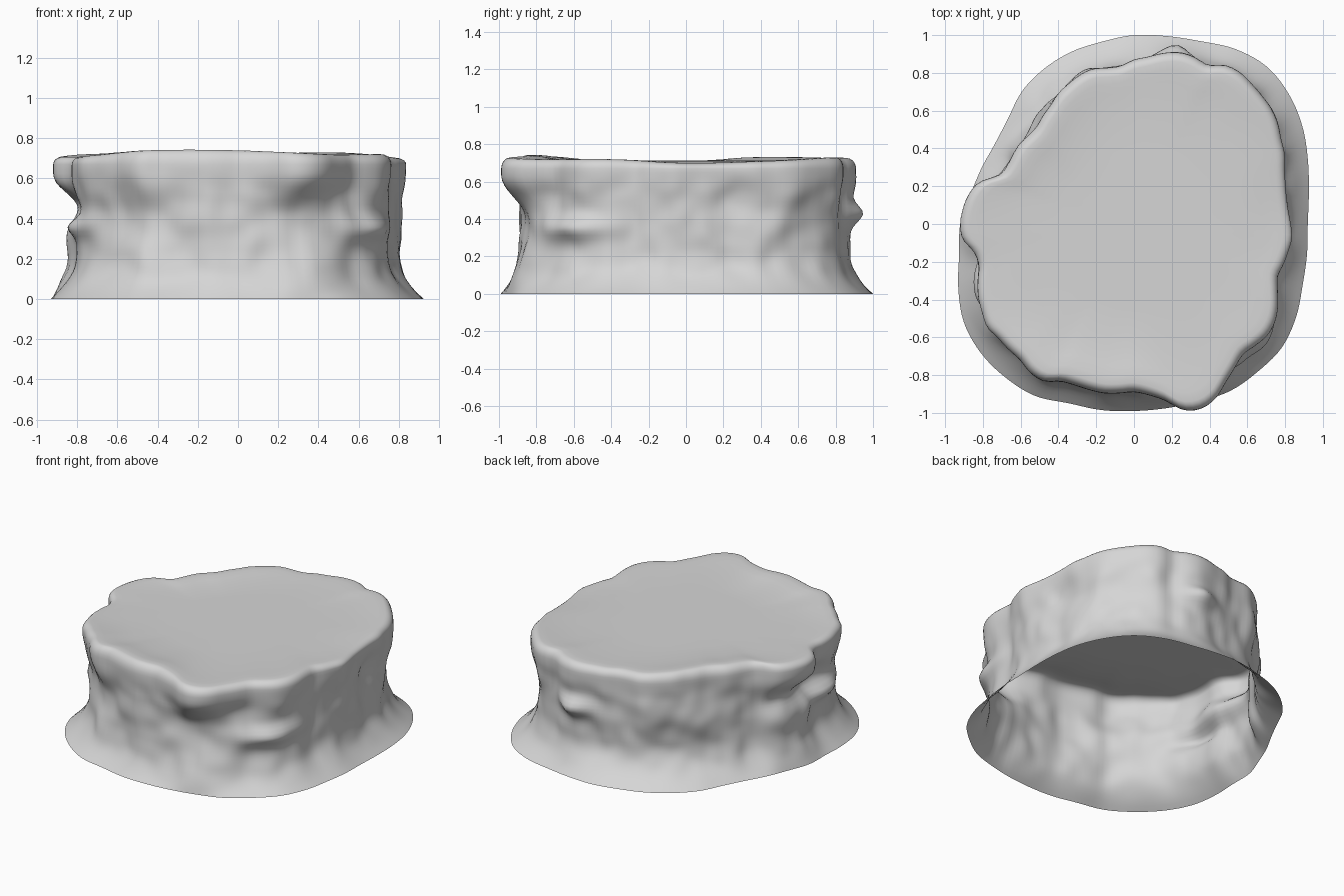
import bpy, bmesh, math
from mathutils import Vector, noise

SEGMENTS = 180
RIM_Z = 0.67       # where the wall starts to round over
PLATEAU_Z = 0.712
FILLET = 0.05

# Outline radii in hundredths, evenly spaced counter-clockwise from +x
TOP_OUTLINE = [83, 82, 82, 83, 85, 88, 90, 93, 95, 96, 97, 98,
               97, 93, 94, 94, 92, 89, 87, 84, 84, 85, 84, 82,
               80, 77, 75, 73, 73, 74, 74, 74, 76, 85, 89, 91,
               92, 91, 86, 85, 88, 91, 93, 95, 94, 94, 94, 96,
               96, 92, 91, 91, 91, 90, 89, 91, 95, 102, 104, 102,
               97, 93, 90, 91, 92, 91, 88, 84, 81, 82, 83, 84]
BASE_OUTLINE = [92, 94, 98, 103, 107, 109, 107, 103, 101, 100, 98, 97,
                95, 92, 87, 85, 86, 88, 92, 94, 99, 104, 106, 106,
                105, 101, 100, 99, 99, 100, 102, 102, 102, 99, 95, 93]
# Rim heights in hundredths, spaced the same way
RIM_HEIGHTS = [70, 71, 73, 72, 73, 73, 71, 71, 74, 74, 72, 72]

# Ledges and hollows: angle, height, depth, angular spread, vertical spread
BULGES = [
    (77, 0.43, 0.07, 7, 0.06),
    (112, 0.45, 0.05, 9, 0.14),
    (130, 0.40, 0.04, 8, 0.12),
    (201, 0.36, 0.06, 10, 0.05),
    (183, 0.46, -0.09, 20, 0.09),
    (185, 0.20, -0.03, 18, 0.12),
    (288, 0.36, -0.08, 11, 0.19),
    (318, 0.35, 0.06, 11, 0.06),
    (305, 0.54, -0.03, 8, 0.08),
    (240, 0.40, -0.03, 9, 0.12),
    (20, 0.50, -0.02, 9, 0.15),
]


def sample(values, degrees):
    """Smooth cyclic interpolation of evenly spaced values."""
    position = degrees * len(values) / 360
    i = math.floor(position)
    t = position - i
    a, b, c, d = (values[(i + k) % len(values)] / 100 for k in (-1, 0, 1, 2))
    return b + 0.5 * t * (c - a + t * (2*a - 5*b + 4*c - d + t * (3*(b - c) + d - a)))


def averaged(values, degrees):
    """Outline with its small bumps evened out."""
    offsets = range(-25, 30, 10)
    return sum(sample(values, degrees + o) for o in offsets) / len(offsets)


def smoothstep(low, high, value):
    t = max(0, min(1, (value - low) / (high - low)))
    return t * t * (3 - 2 * t)


def cliff_radius(degrees, z):
    """Flared foot, narrow waist and overhanging rim."""
    top = sample(TOP_OUTLINE, degrees)
    base = sample(BASE_OUTLINE, degrees)
    waist = min(0.4 * averaged(TOP_OUTLINE, degrees) + 0.6 * top, base) - 0.025
    flare = max(0, 1 - z / 0.24) ** 2.2
    rim = smoothstep(0.42, 0.64, z)
    radius = waist + (top - waist) * rim + (base - waist) * flare
    # Craggy relief and ledges fade out at the foot and the rim
    a = math.radians(degrees)
    point = Vector((math.cos(a), math.sin(a), z))
    relief = 0.018 * noise.noise(point * 4) + 0.012 * noise.noise(point * 8)
    relief += 0.012 * noise.noise(Vector((point.x * 6, point.y * 6, z * 2)))
    for angle, height, depth, spread, rise in BULGES:
        turn = (degrees - angle + 180) % 360 - 180
        relief += depth * math.exp(-(turn / spread) ** 2 - ((z - height) / rise) ** 2)
    fade = smoothstep(0, 0.16, z) * (1 - smoothstep(0.52, RIM_Z, z))
    return radius + relief * fade


def plateau_radius(degrees, scale):
    """Rim outline shrinking to a rounder shape towards the middle."""
    detail = smoothstep(0.4, 1, scale)
    outline = detail * sample(TOP_OUTLINE, degrees) + (1 - detail) * averaged(TOP_OUTLINE, degrees)
    return scale * (outline - FILLET)


def add_ring(bm, radius_at, height_at):
    ring = []
    for i in range(SEGMENTS):
        degrees = 360 * i / SEGMENTS
        a = math.radians(degrees)
        r = radius_at(degrees)
        ring.append(bm.verts.new((r * math.cos(a), r * math.sin(a), height_at(degrees))))
    return ring


def build_rock(name, material):
    bm = bmesh.new()
    rings = []
    # Cliff wall, open underneath
    steps = 30
    for k in range(steps + 1):
        z = RIM_Z * k / steps
        rings.append(add_ring(bm, lambda d: cliff_radius(d, z), lambda d: z))
    # Rounded rim with an uneven height
    for k in range(1, 6):
        a = math.radians(18 * k)
        rings.append(add_ring(
            bm,
            lambda d: cliff_radius(d, RIM_Z) - FILLET * (1 - math.cos(a)),
            lambda d: RIM_Z + (sample(RIM_HEIGHTS, d) - RIM_Z) * math.sin(a)))
    # Almost flat plateau, settling to an even height in the middle
    for scale in (0.95, 0.88, 0.75, 0.5, 0.2):
        level = smoothstep(0.7, 1, scale)
        rings.append(add_ring(
            bm,
            lambda d: plateau_radius(d, scale),
            lambda d: level * sample(RIM_HEIGHTS, d) + (1 - level) * PLATEAU_Z))
    for lower, upper in zip(rings, rings[1:]):
        for i in range(SEGMENTS):
            j = (i + 1) % SEGMENTS
            bm.faces.new((lower[i], lower[j], upper[j], upper[i]))
    bm.faces.new(rings[-1])
    for face in bm.faces:
        face.smooth = True
    mesh = bpy.data.meshes.new(name)
    bm.to_mesh(mesh)
    bm.free()
    mesh.materials.append(material)
    rock = bpy.data.objects.new(name, mesh)
    bpy.context.collection.objects.link(rock)


def flat_material(name, colour):
    material = bpy.data.materials.new(name)
    material.use_nodes = True
    material.diffuse_color = colour
    material.node_tree.nodes["Principled BSDF"].inputs["Base Color"].default_value = colour
    return material


default_cube = bpy.data.objects.get("Cube")
if default_cube:
    bpy.data.objects.remove(default_cube, do_unlink=True)

stone = flat_material("stone_grey", (0.67, 0.67, 0.67, 1))
build_rock("rock_plateau", stone)
